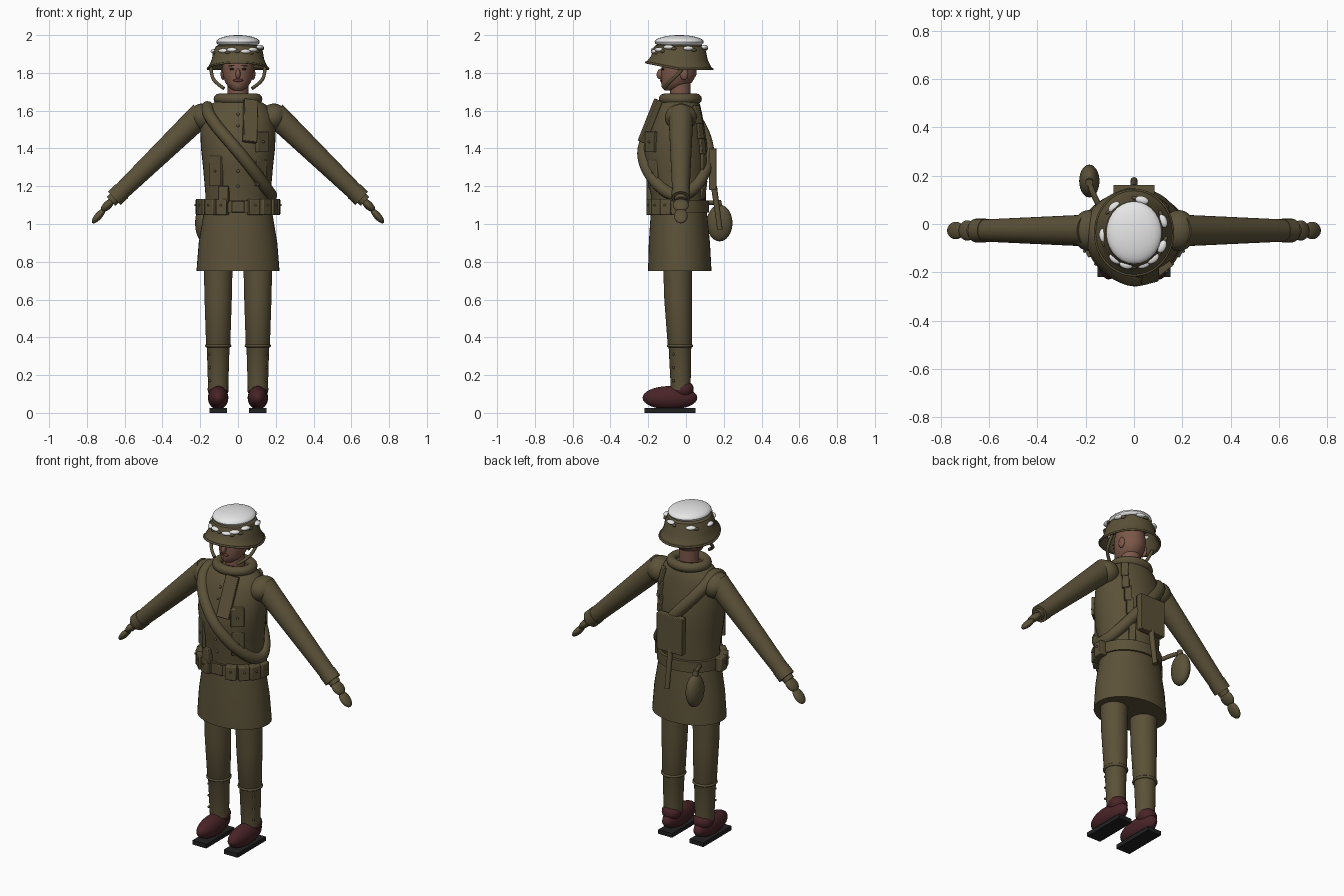
import bpy, bmesh
from math import sin, cos, pi, tau
from mathutils import Matrix, Vector, Euler

cube = bpy.data.objects.get("Cube")
if cube:
    bpy.data.objects.remove(cube, do_unlink=True)


def material(name, rgb):
    m = bpy.data.materials.new(name)
    m.use_nodes = True
    m.diffuse_color = (*rgb, 1)
    m.node_tree.nodes["Principled BSDF"].inputs["Base Color"].default_value = (*rgb, 1)
    return m


OLIVE = material("olive_cloth", (0.105, 0.083, 0.04))
WHITE = material("snow_white", (0.85, 0.85, 0.85))
SKIN = material("skin", (0.2, 0.095, 0.065))
LIPS = material("lip_red", (0.13, 0.04, 0.03))
BOOT = material("boot_maroon", (0.065, 0.017, 0.02))
BLACK = material("black", (0.015, 0.015, 0.015))
made = []


def finish(name, bm, mat, bevel=0):
    bmesh.ops.recalc_face_normals(bm, faces=bm.faces)
    me = bpy.data.meshes.new(name)
    bm.to_mesh(me)
    bm.free()
    ob = bpy.data.objects.new(name, me)
    bpy.context.collection.objects.link(ob)
    me.materials.append(mat)
    if bevel:
        mod = ob.modifiers.new("soft_edges", "BEVEL")
        mod.width, mod.segments = bevel, 2
    made.append(ob)
    return ob


def ball(name, pos, size, mat, rot=(0, 0, 0)):
    bm = bmesh.new()
    bmesh.ops.create_uvsphere(bm, u_segments=28, v_segments=16, radius=1,
                              matrix=Matrix.LocRotScale(Vector(pos), Euler(rot), Vector(size)))
    return finish(name, bm, mat)


def box(name, pos, size, mat, rot=(0, 0, 0), bevel=0.004):
    bm = bmesh.new()
    bmesh.ops.create_cube(bm, size=1,
                          matrix=Matrix.LocRotScale(Vector(pos), Euler(rot), Vector(size)))
    return finish(name, bm, mat, bevel)


def rod(name, a, b, r1, r2, mat):
    a, b = Vector(a), Vector(b)
    turn = (b - a).to_track_quat("Z", "Y").to_matrix().to_4x4()
    bm = bmesh.new()
    bmesh.ops.create_cone(bm, cap_ends=True, segments=32, radius1=r1, radius2=r2,
                          depth=(b - a).length, matrix=Matrix.Translation((a + b) / 2) @ turn)
    return finish(name, bm, mat)


def loft(name, rings, mat, cx=0, caps=True, tilt=None):
    """Stack of ellipses, each ring = (z, half width, half depth, centre y)."""
    bm = bmesh.new()
    n, prev, loops = 40, None, []
    for z, rx, ry, cy in rings:
        loop = []
        for i in range(n):
            x, y = cx + rx * cos(tau * i / n), cy + ry * sin(tau * i / n)
            loop.append(bm.verts.new((x, y, z + (tilt(y, z) if tilt else 0))))
        if prev:
            for i in range(n):
                j = (i + 1) % n
                bm.faces.new((prev[i], prev[j], loop[j], loop[i]))
        prev = loop
        loops.append(loop)
    if caps:
        bm.faces.new(loops[0])
        bm.faces.new(loops[-1])
    return finish(name, bm, mat)


def tube(name, pts, r, mat, cyclic=False):
    cu = bpy.data.curves.new(name, "CURVE")
    cu.dimensions = "3D"
    cu.bevel_depth, cu.bevel_resolution, cu.use_fill_caps = r, 4, True
    sp = cu.splines.new("NURBS")
    sp.points.add(len(pts) - 1)
    for p, co in zip(sp.points, pts):
        p.co = (*co, 1)
    sp.order_u, sp.use_cyclic_u, sp.use_endpoint_u = 3, cyclic, not cyclic
    ob = bpy.data.objects.new(name, cu)
    bpy.context.collection.objects.link(ob)
    cu.materials.append(mat)
    return ob


# Coat: chest, skirt and collar
TORSO = [(1.04, 0.175, 0.145, -0.04), (1.15, 0.172, 0.145, -0.04), (1.3, 0.185, 0.168, -0.052),
         (1.4, 0.196, 0.17, -0.055), (1.5, 0.2, 0.15, -0.05), (1.58, 0.185, 0.128, -0.042),
         (1.63, 0.15, 0.11, -0.035), (1.66, 0.1, 0.09, -0.03)]


def on_torso(z, ang, off=0.0):
    """Point on the chest surface at a height and angle (0 = left, -pi/2 = front)."""
    for lo, hi in zip(TORSO, TORSO[1:]):
        if lo[0] <= z <= hi[0]:
            t = (z - lo[0]) / (hi[0] - lo[0])
            _, rx, ry, cy = [a + (b - a) * t for a, b in zip(lo, hi)]
            return Vector(((rx + off) * cos(ang), cy + (ry + off) * sin(ang), z))


loft("coat_chest", TORSO, OLIVE)
loft("coat_skirt", [(0.75, 0.22, 0.168, -0.033), (0.9, 0.208, 0.162, -0.035),
                    (1.07, 0.18, 0.148, -0.038)], OLIVE)
tube("collar_roll", [(0.103 * cos(tau * i / 16), -0.03 + 0.088 * sin(tau * i / 16), 1.662)
                     for i in range(16)], 0.028, OLIVE, True)
box("coat_lapel", (0.065, -0.19, 1.545), (0.075, 0.03, 0.24), OLIVE, (-0.36, 0.12, 0.25))
for z in (1.58, 1.52, 1.42, 1.35, 1.28, 1.2):
    ball("coat_button", on_torso(z, -pi / 2), (0.008, 0.006, 0.008), OLIVE)
for name, z, ang, size in (("chest_pocket", 1.435, -0.9, (0.075, 0.035, 0.11)),
                           ("right_side_pocket", 1.28, -2.25, (0.08, 0.02, 0.16)),
                           ("left_side_pocket", 1.27, -0.85, (0.07, 0.018, 0.14))):
    p = on_torso(z, ang)
    box(name, p, size, OLIVE, (0, 0, ang + pi / 2))
    ball(name + "_button", p + Vector((cos(ang), sin(ang), 0)) * size[1] * 0.55,
         (0.007, 0.007, 0.007), OLIVE)

# Bandolier roll and suspender strap
tube("bandolier", [on_torso(1.385 - 0.235 * cos(tau * i / 24), tau * i / 24, 0.004)
                   for i in range(24)], 0.033, OLIVE, True)
for k in range(6):
    z = 1.16 + 0.08 * k
    ang = 1.05 - 0.03 * k
    box("back_strap", on_torso(z + 0.02, ang, 0.004), (0.04, 0.018, 0.1), OLIVE,
        (0.08 * (k - 2), 0, ang - pi / 2))

# Belt, buckle and ammunition pouches
loft("belt", [(1.06, 0.19, 0.16, -0.038), (1.125, 0.19, 0.16, -0.038)], OLIVE)
box("belt_buckle", (0, -0.2, 1.092), (0.07, 0.014, 0.06), OLIVE)
for s in (-1, 1):
    for k in range(4):
        ang = -pi / 2 + s * (0.42 + 0.36 * k)
        p = (0.2 * cos(ang), -0.038 + 0.155 * sin(ang), 1.09)
        box("belt_pouch", p, (0.062, 0.045, 0.085), OLIVE, (0, 0, ang + pi / 2), 0.006)
        ball("pouch_stud", (0.226 * cos(ang), -0.038 + 0.18 * sin(ang), 1.1),
             (0.006, 0.006, 0.006), OLIVE)
box("tall_pouch", (-0.075, -0.185, 1.155), (0.055, 0.035, 0.09), OLIVE, (0, 0, -0.3))

# Shovel pouch with handle, canteen
box("shovel_cover", (0, 0.142, 1.29), (0.17, 0.04, 0.22), OLIVE)
rod("shovel_handle", (0, 0.148, 1.2), (0, 0.18, 0.97), 0.016, 0.014, OLIVE)
ball("canteen", (-0.185, 0.178, 1.005), (0.042, 0.068, 0.097), OLIVE)
rod("canteen_neck", (-0.185, 0.178, 1.08), (-0.185, 0.17, 1.125), 0.016, 0.016, OLIVE)
tube("canteen_strap", [(-0.185, 0.172, 1.11), (-0.17, 0.12, 1.12), (-0.14, 0.07, 1.1)], 0.012, OLIVE)

for s in (-1, 1):
    side = "left" if s > 0 else "right"
    # Arm, cuff and flat gloved hand
    rod(side + "_sleeve", (s * 0.19, -0.027, 1.585), (s * 0.64, -0.027, 1.15), 0.066, 0.045, OLIVE)
    ball(side + "_shoulder", (s * 0.185, -0.027, 1.565), (0.07, 0.085, 0.075), OLIVE, (0, s * 0.775, 0))
    rod(side + "_cuff", (s * 0.615, -0.027, 1.174), (s * 0.655, -0.027, 1.136), 0.049, 0.049, OLIVE)
    rod(side + "_wrist", (s * 0.64, -0.027, 1.15), (s * 0.672, -0.027, 1.12), 0.034, 0.032, OLIVE)
    ball(side + "_palm", (s * 0.69, -0.027, 1.1), (0.046, 0.042, 0.022), OLIVE, (0, s * 0.775, 0))
    ball(side + "_fingers", (s * 0.738, -0.027, 1.043), (0.05, 0.036, 0.019), OLIVE, (0, s * 0.85, 0))
    # Leg, gaiter band, buttons
    x = s * 0.105
    loft(side + "_leg", [(0.12, 0.053, 0.052, -0.028), (0.35, 0.06, 0.06, -0.032),
                         (0.36, 0.064, 0.064, -0.033), (0.6, 0.072, 0.073, -0.042),
                         (0.78, 0.076, 0.076, -0.045)], OLIVE, x)
    tube(side + "_gaiter_band", [(x + 0.064 * cos(tau * i / 12), -0.032 + 0.064 * sin(tau * i / 12), 0.355)
                                 for i in range(12)], 0.008, OLIVE, True)
    for z in (0.17, 0.24, 0.31):
        ball(side + "_gaiter_button", (x + s * 0.045, -0.066, z), (0.007, 0.007, 0.007), OLIVE)
    # Boot and sole
    ball(side + "_boot", (x, -0.085, 0.08), (0.054, 0.145, 0.062), BOOT)
    ball(side + "_boot_ankle", (x, -0.015, 0.125), (0.056, 0.056, 0.048), BOOT)
    box(side + "_sole", (x, -0.085, 0.0125), (0.092, 0.27, 0.025), BLACK, bevel=0)
    # Face halves
    ball(side + "_ear", (s * 0.08, -0.01, 1.795), (0.012, 0.022, 0.032), SKIN)
    ball(side + "_eye", (s * 0.032, -0.122, 1.82), (0.014, 0.008, 0.006), BLACK)
    box(side + "_brow", (s * 0.034, -0.122, 1.838), (0.034, 0.008, 0.006), BLACK, (0, s * 0.12, -s * -0.3), 0)
    # Chin strap hanging from the brim
    tube(side + "_chin_strap", [(s * 0.142, -0.01, 1.83), (s * 0.142, -0.05, 1.785),
                                (s * 0.115, -0.095, 1.745), (s * 0.075, -0.115, 1.718)], 0.009, OLIVE)

# Head and neck
rod("neck", (0, -0.03, 1.65), (0, -0.03, 1.76), 0.055, 0.055, SKIN)
loft("head", [(1.708, 0.025, 0.03, -0.085), (1.722, 0.048, 0.058, -0.07), (1.75, 0.068, 0.082, -0.05),
              (1.79, 0.08, 0.093, -0.038), (1.83, 0.083, 0.094, -0.036), (1.88, 0.078, 0.088, -0.035),
              (1.92, 0.05, 0.06, -0.035)], SKIN)
ball("nose", (0, -0.135, 1.795), (0.013, 0.02, 0.028), SKIN, (-0.3, 0, 0))
ball("lips", (0, -0.128, 1.76), (0.026, 0.01, 0.008), LIPS)

# Helmet: flared shell, rolled brim, snow on top
def lift(y, z):
    return max(0, -(y + 0.035)) * 0.2 * (1.96 - z) / 0.14


shell = loft("helmet", [(1.82, 0.162, 0.178, -0.036), (1.835, 0.155, 0.168, -0.036),
                        (1.87, 0.139, 0.15, -0.035), (1.91, 0.132, 0.142, -0.035),
                        (1.94, 0.118, 0.13, -0.035), (1.955, 0.09, 0.105, -0.035),
                        (1.96, 0.004, 0.004, -0.035)], OLIVE, caps=False, tilt=lift)
shell.modifiers.new("thickness", "SOLIDIFY").thickness = 0.008
brim = []
for i in range(24):
    y = -0.036 + 0.177 * sin(tau * i / 24)
    brim.append((0.161 * cos(tau * i / 24), y, 1.82 + lift(y, 1.82)))
tube("helmet_brim", brim, 0.006, OLIVE, True)
ball("helmet_snow_cap", (0, -0.036, 1.964), (0.115, 0.13, 0.036), WHITE)
for deg in (20, -25, -52, -72, -105, -128, 130, 75, 185):
    a = deg * pi / 180
    z = 1.925 + 0.012 * cos(deg)
    ball("snow_patch", (0.128 * cos(a), -0.035 + 0.138 * sin(a), z), (0.017, 0.028, 0.012), WHITE, (0, 0, a))
    ball("helmet_leaf", (0.132 * cos(a + 0.22), -0.035 + 0.142 * sin(a + 0.22), z - 0.008),
         (0.008, 0.016, 0.009), OLIVE, (0, 0, a))

# Smooth shading with sharp edges kept
bpy.ops.object.select_all(action="DESELECT")
for ob in made:
    ob.select_set(True)
bpy.context.view_layer.objects.active = made[0]
bpy.ops.object.shade_smooth_by_angle(angle=0.6)
